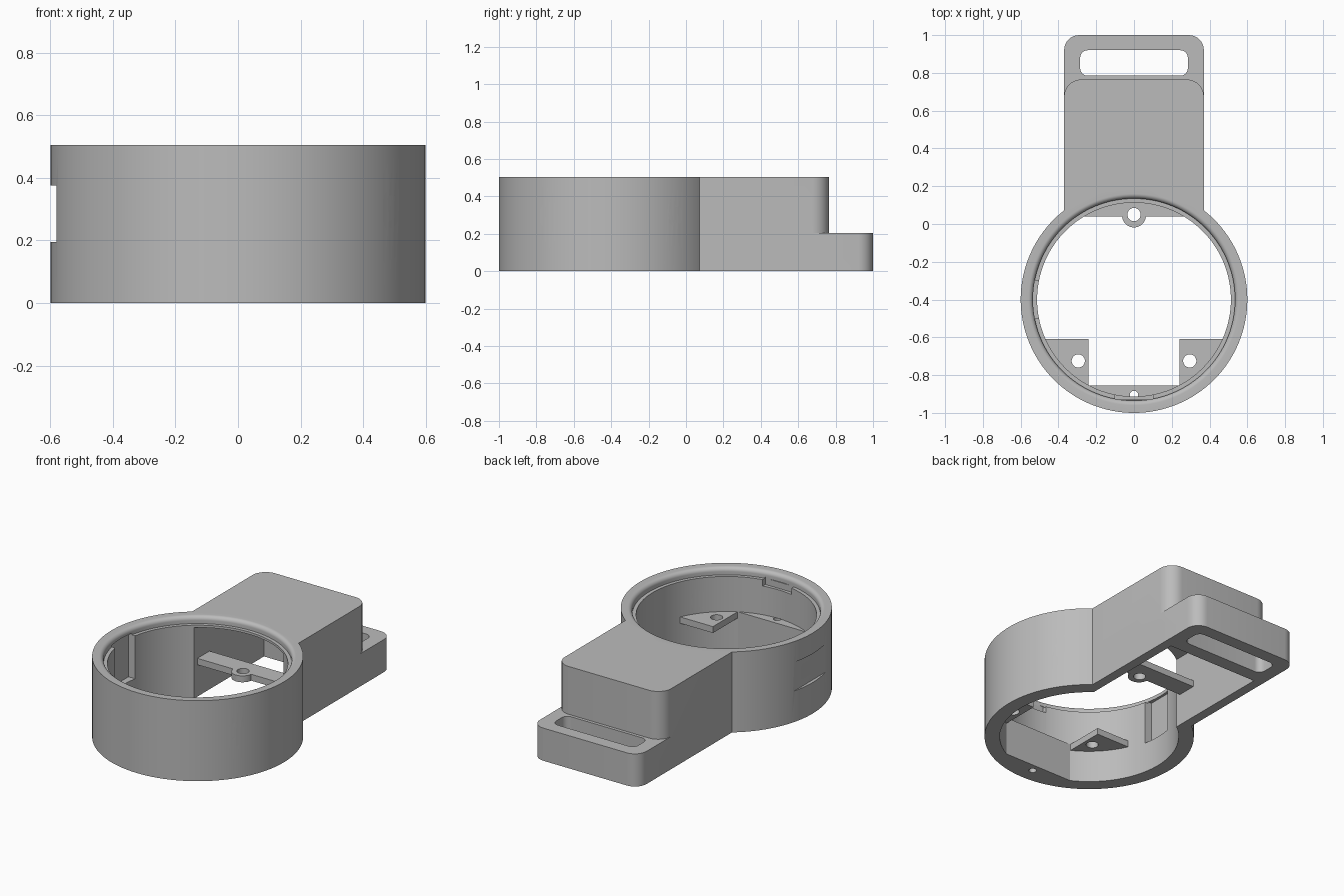
import bpy, bmesh
from math import sin, cos, pi, radians, atan2, sqrt
from mathutils import Matrix, Vector

cube = bpy.data.objects.get("Cube")
if cube:
    bpy.data.objects.remove(cube)

grey = bpy.data.materials.new("grey plastic")
grey.use_nodes = True
grey.diffuse_color = (0.5, 0.5, 0.5, 1)
grey.node_tree.nodes["Principled BSDF"].inputs["Base Color"].default_value = (0.5, 0.5, 0.5, 1)

CY = -0.4          # ring centre in y
OUTER, BORE = 0.6, 0.513
HEIGHT = 0.505
SHELF = (0.2, 0.24)  # height range of the screw tabs
ALONG_X = Matrix(((0, 0, 1, 0), (1, 0, 0, 0), (0, 1, 0, 0), (0, 0, 0, 1)))


def finish(name, bm):
    bmesh.ops.recalc_face_normals(bm, faces=bm.faces)
    mesh = bpy.data.meshes.new(name)
    bm.to_mesh(mesh)
    bm.free()
    mesh.materials.append(grey)
    ob = bpy.data.objects.new(name, mesh)
    bpy.context.collection.objects.link(ob)
    return ob


def prism(name, outline, low, high, matrix=Matrix()):
    bm = bmesh.new()
    face = bm.faces.new([bm.verts.new((u, v, low)) for u, v in outline])
    new = bmesh.ops.extrude_face_region(bm, geom=[face])["geom"]
    top = [g for g in new if isinstance(g, bmesh.types.BMVert)]
    bmesh.ops.translate(bm, verts=top, vec=(0, 0, high - low))
    bm.transform(matrix)
    return finish(name, bm)


def arc(cx, cy, r, start, end, steps):
    return [(cx + r * cos(start + (end - start) * i / steps),
             cy + r * sin(start + (end - start) * i / steps)) for i in range(steps + 1)]


def circle(cx, cy, r, steps=40):
    return arc(cx, cy, r, 0, 2 * pi, steps)[:-1]


def rounded(x0, x1, y0, y1, r=0, back_only=False):
    """Rectangle outline, with all corners or only the far two rounded."""
    points = []
    for i, (x, y, sx, sy) in enumerate(((x1, y1, -1, -1), (x0, y1, 1, -1),
                                        (x0, y0, 1, 1), (x1, y0, -1, 1))):
        if r == 0 or (back_only and i > 1):
            points.append((x, y))
        else:
            points += arc(x + sx * r, y + sy * r, r, i * pi / 2, (i + 1) * pi / 2, 8)
    return points


def revolve(name, profile, steps=128):
    bm = bmesh.new()
    verts = [bm.verts.new((r, 0, z)) for r, z in profile]
    edges = [bm.edges.new(pair) for pair in zip(verts, verts[1:])]
    bmesh.ops.spin(bm, geom=verts + edges, cent=(0, 0, 0), axis=(0, 0, 1),
                   angle=2 * pi, steps=steps)
    bmesh.ops.remove_doubles(bm, verts=bm.verts, dist=1e-5)
    bm.transform(Matrix.Translation((0, CY, 0)))
    return finish(name, bm)


def combine(ob, others, operation):
    """Bake booleans into the mesh and drop the helper objects."""
    for other in others:
        mod = ob.modifiers.new("cut", 'BOOLEAN')
        mod.object, mod.operation, mod.solver = other, operation, 'EXACT'
    graph = bpy.context.evaluated_depsgraph_get()
    graph.update()
    mesh = bpy.data.meshes.new_from_object(ob.evaluated_get(graph))
    ob.modifiers.clear()
    ob.data = mesh
    for other in others:
        bpy.data.objects.remove(other)


# Outer mass: round case, rear housing and strap tab
body = prism("holder_body", circle(0, CY, OUTER, 128), 0, HEIGHT)
housing = prism("housing", rounded(-0.37, 0.37, -0.1, 0.765, 0.09, True), 0, HEIGHT)
strap = prism("strap_tab", rounded(-0.37, 0.37, -0.1, 1.0, 0.08, True), 0, 0.205)
combine(body, [housing, strap], 'UNION')

# Bore with a small ledge and a rounded inner rim
rim = [(0.56 + x, 0.48 + z) for x, z in arc(0, 0, 0.025, pi, pi / 2, 8)]
bore = revolve("bore", [(0, -0.1), (BORE, -0.1), (BORE, 0.46), (0.535, 0.46)]
               + rim + [(0.56, 0.6), (0, 0.6)])

# Housing cavity, strap slot, rim notch and connector port
cutters = [
    bore,
    prism("cavity", rounded(-0.31, 0.31, 0, 0.7), -0.1, 0.445),
    prism("slot", rounded(-0.285, 0.285, 0.785, 0.92, 0.04), -0.1, 0.3),
    prism("notch", rounded(-0.1, 0.1, -0.93, -0.85), 0.42, 0.47),
    prism("port_flat", rounded(-0.7, -0.58, CY - 0.25, CY + 0.25), 0.195, 0.375),
    prism("port_pocket", rounded(-0.55, -0.45, CY - 0.1, CY + 0.1), 0.19, 0.47),
    prism("port", rounded(CY - 0.08, CY + 0.08, 0.245, 0.325, 0.038), -0.7, -0.4, ALONG_X),
]
# Two radial holes in the left wall
for angle in (-35, 35):
    place = (Matrix.Translation((0, CY, 0.3))
             @ Matrix.Rotation(radians(angle), 4, 'Z') @ ALONG_X)
    cutters.append(prism("side_hole", circle(0, 0, 0.045), 0.4, 0.7, place))
combine(body, cutters, 'DIFFERENCE')
parts = [body]

# Front screw tabs
R = BORE + 0.01
start = atan2(-sqrt(R * R - 0.24 ** 2), 0.24)
end = atan2(-0.21, sqrt(R * R - 0.21 ** 2))
for side, name in ((1, "screw_tab_left"), (-1, "screw_tab_right")):
    outline = [(0.24, -0.61)] + arc(0, CY, R, start, end, 12)
    tab = prism(name, [(side * x, y) for x, y in outline], *SHELF)
    combine(tab, [prism("hole", circle(side * 0.295, -0.725, 0.035), 0, 0.4)], 'DIFFERENCE')
    parts.append(tab)

# Flat-faced filler inside the front wall
half = atan2(sqrt(R * R - 0.455 ** 2), 0.455)
filler = prism("front_filler", arc(0, CY, R, -pi / 2 - half, -pi / 2 + half, 16), 0, SHELF[1])
pin = [prism("hole", circle(0, -0.905, 0.022), -0.1, 0.4) for _ in range(2)]
combine(filler, pin[:1], 'DIFFERENCE')
combine(body, [prism("pin_hole", circle(0, -0.905, 0.022), -0.1, SHELF[1])], 'DIFFERENCE')
bpy.data.objects.remove(pin[1])
parts.append(filler)

# Bridge across the housing mouth, with a screw boss
bridge = prism("rear_bridge", rounded(-0.315, 0.315, 0.04, 0.16), *SHELF)
combine(bridge, [prism("boss", circle(0, 0.045, 0.063), *SHELF)], 'UNION')
combine(bridge, [prism("hole", circle(0, 0.05, 0.035), 0, 0.4)], 'DIFFERENCE')
parts.append(bridge)

# Smooth the round walls, keep the edges crisp
bpy.ops.object.select_all(action='DESELECT')
for part in parts:
    part.select_set(True)
bpy.context.view_layer.objects.active = body
bpy.ops.object.shade_smooth_by_angle(angle=radians(30))
